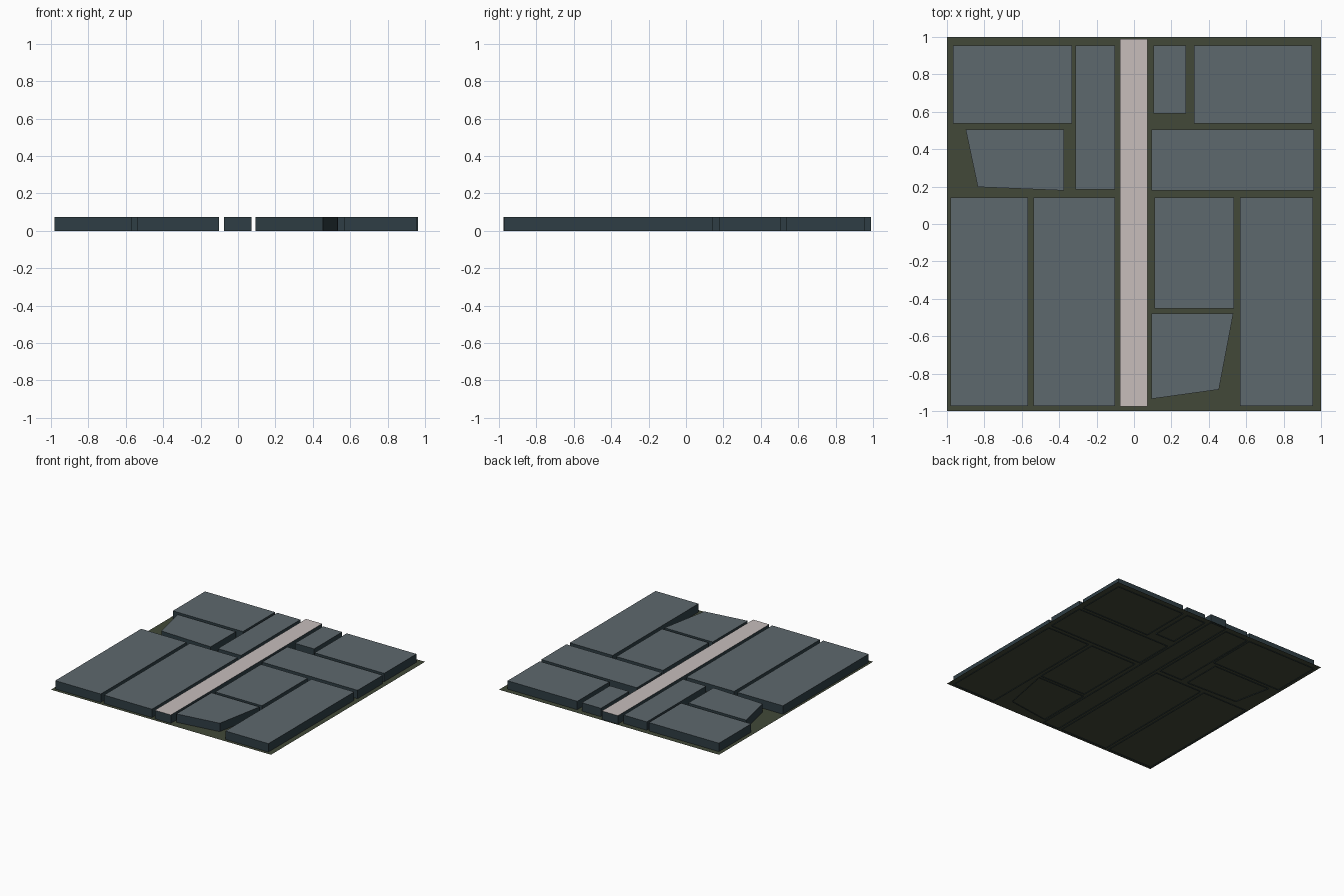
import bpy, bmesh

if "Cube" in bpy.data.objects:
    bpy.data.objects.remove(bpy.data.objects["Cube"])


def material(name, rgb):
    m = bpy.data.materials.new(name)
    m.diffuse_color = (*rgb, 1)
    m.use_nodes = True
    m.node_tree.nodes["Principled BSDF"].inputs["Base Color"].default_value = m.diffuse_color
    return m


soil = material("mossy soil", (0.054, 0.066, 0.040))
stone = material("grey stone", (0.110, 0.138, 0.155))
pale = material("pale kerb stone", (0.57, 0.51, 0.50))
side = material("dark stone side", (0.028, 0.048, 0.058))

TOP = 0.075
GROUND = 0.006


def make_object(name, bm, mats):
    mesh = bpy.data.meshes.new(name)
    bm.to_mesh(mesh)
    bm.free()
    for m in mats:
        mesh.materials.append(m)
    ob = bpy.data.objects.new(name, mesh)
    bpy.context.collection.objects.link(ob)
    return ob


def slab(name, outline, top_mat):
    """Open-bottomed paving slab: coloured top, dark vertical walls."""
    bm = bmesh.new()
    top = [bm.verts.new((x, y, TOP)) for x, y in outline]
    low = [bm.verts.new((x, y, 0)) for x, y in outline]
    bm.faces.new(top)
    n = len(top)
    for i in range(n):
        j = (i + 1) % n
        bm.faces.new((low[i], low[j], top[j], top[i])).material_index = 1
    bm.normal_update()
    return make_object(name, bm, (top_mat, side))


def rect(x0, x1, y0, y1):
    return [(x0, y0), (x1, y0), (x1, y1), (x0, y1)]


# Ground sheet
bm = bmesh.new()
bm.faces.new([bm.verts.new((x, y, GROUND)) for x, y in rect(-1, 1, -1, 1)])
make_object("ground_sheet", bm, (soil,))

# Rectangular paving slabs
rects = [
    (-0.968, -0.332, 0.537, 0.955),
    (-0.312, -0.102, 0.184, 0.955),
    (-0.980, -0.567, -0.972, 0.142),
    (-0.537, -0.102, -0.972, 0.142),
    (0.105, 0.278, 0.591, 0.955),
    (0.320, 0.953, 0.537, 0.955),
    (0.094, 0.962, 0.179, 0.505),
    (0.110, 0.534, -0.452, 0.142),
    (0.567, 0.957, -0.972, 0.142),
]
for i, r in enumerate(rects):
    slab(f"paving_slab_{i + 1}", rect(*r), stone)

# Broken slabs with slanted edges
slab("broken_slab_left",
     [(-0.835, 0.198), (-0.374, 0.179), (-0.374, 0.505), (-0.900, 0.505)], stone)
slab("broken_slab_right",
     [(0.094, -0.935), (0.454, -0.885), (0.531, -0.479), (0.094, -0.479)], stone)

# Central pale strip
slab("centre_strip", rect(-0.074, 0.072, -0.975, 0.989), pale)
